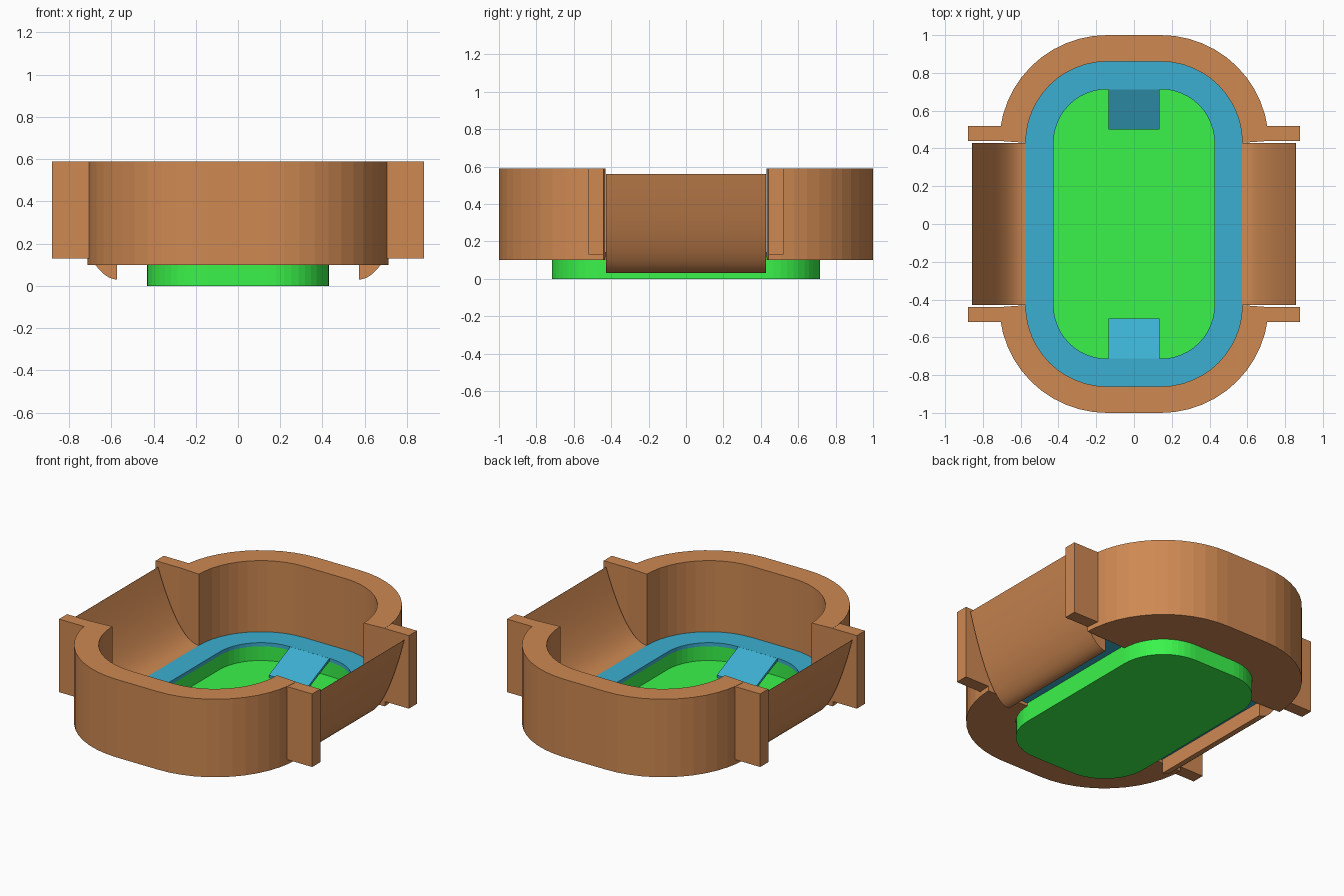
import bpy, bmesh
from math import sin, cos, pi, radians

if "Cube" in bpy.data.objects:
    bpy.data.objects.remove(bpy.data.objects["Cube"])

CX, CY = 0.143, 0.43      # centres of the rounded corners
SEG = 12                  # facets per corner


def material(name, rgb):
    m = bpy.data.materials.new(name)
    m.diffuse_color = (*rgb, 1)
    m.use_nodes = True
    m.node_tree.nodes["Principled BSDF"].inputs["Base Color"].default_value = m.diffuse_color
    return m


BROWN = material("brown", (0.62, 0.25, 0.085))
BLUE = material("blue", (0.045, 0.43, 0.64))
GREEN = material("green", (0.042, 0.90, 0.07))


def finish(name, bm, mat, mirror=(False, False)):
    bmesh.ops.recalc_face_normals(bm, faces=bm.faces)
    me = bpy.data.meshes.new(name)
    bm.to_mesh(me)
    bm.free()
    me.materials.append(mat)
    ob = bpy.data.objects.new(name, me)
    bpy.context.collection.objects.link(ob)
    if any(mirror):
        mod = ob.modifiers.new("Mirror", 'MIRROR')
        mod.use_axis = (*mirror, False)
        mod.use_mirror_merge = False
    return ob


def stations(corners):
    """Corner centre and direction for each step round the oval."""
    out = []
    for q in corners:
        sx = 1 if q in (0, 3) else -1
        sy = 1 if q < 2 else -1
        for i in range(SEG + 1):
            a = (q + i / SEG) * pi / 2
            out.append((sx * CX, sy * CY, cos(a), sin(a)))
    return out


def sweep(name, profile, mat, corners=(0, 1, 2, 3), closed_profile=True, mirror=(False, False)):
    """Sweep a (distance from corner centre, z) profile round the oval."""
    bm = bmesh.new()
    rows = [[bm.verts.new((cx + d * c, cy + d * s, z)) for d, z in profile]
            for cx, cy, c, s in stations(corners)]
    full, n, k = len(corners) == 4, len(rows), len(profile)
    for i in range(n if full else n - 1):
        a, b = rows[i], rows[(i + 1) % n]
        for j in range(k if closed_profile else k - 1):
            j2 = (j + 1) % k
            bm.faces.new((a[j], a[j2], b[j2], b[j]))
    if not full:
        # Open ends are cut at a slight slant to meet the flanges
        for row in (rows[0], rows[-1]):
            for v, (d, z) in zip(row, profile):
                v.co.y += 0.07 * max(0, d - 0.43)
            bm.faces.new(row)
    if not closed_profile:
        bm.faces.new([r[0] for r in rows])
        bm.faces.new([r[-1] for r in rows])
    return finish(name, bm, mat, mirror)


def extrude(name, profile, axis, lo, hi, mat, mirror):
    """Extrude a (horizontal, z) profile along x or y."""
    bm = bmesh.new()

    def point(u, z, t):
        return (t, u, z) if axis == 'x' else (u, t, z)
    a = [bm.verts.new(point(u, z, lo)) for u, z in profile]
    b = [bm.verts.new(point(u, z, hi)) for u, z in profile]
    bm.faces.new(a)
    bm.faces.new(b)
    for i in range(len(a)):
        j = (i + 1) % len(a)
        bm.faces.new((a[i], a[j], b[j], b[i]))
    return finish(name, bm, mat, mirror)


# Sunken green floor with low wall
sweep("pitch_basin", [(0.287, 0), (0.287, 0.122), (0.285, 0.122), (0.285, 0.03)],
      GREEN, closed_profile=False)

# Blue walkway round the basin
sweep("walkway", [(0.283, 0.12), (0.43, 0.12), (0.43, 0.143), (0.283, 0.143)], BLUE)

# Curved end walls with a plate under the walkway
sweep("end_wall", [(0.288, 0.10), (0.57, 0.10), (0.57, 0.59), (0.43, 0.59),
                   (0.43, 0.118), (0.288, 0.118)],
      BROWN, corners=(0, 1), mirror=(False, True))

# Flanges at the ends of the walls
extrude("wall_flange", [(0.44, 0.13), (0.52, 0.13), (0.52, 0.589), (0.44, 0.589)],
        'x', 0.70, 0.88, BROWN, (True, True))

# Scooped side walls, tapering to a thin top edge
N = 16
steps = [i / N for i in range(N + 1)]
outer = [(0.572 + 0.285 * t, 0.03 + 0.53 * t * t) for t in steps]
inner = [(0.572 + 0.283 * t, 0.143 + 0.417 * t * t) for t in steps]
side = extrude("side_wall", outer + inner[::-1], 'y', -0.428, 0.428, BROWN, (True, False))
bpy.context.view_layer.objects.active = side
side.select_set(True)
bpy.ops.object.shade_smooth_by_angle(angle=radians(30))

# Sloping ramps into the basin
extrude("ramp", [(0.50, 0.046), (0.714, 0.143), (0.714, 0.125), (0.50, 0.031)],
        'x', -0.136, 0.136, BLUE, (False, True))
